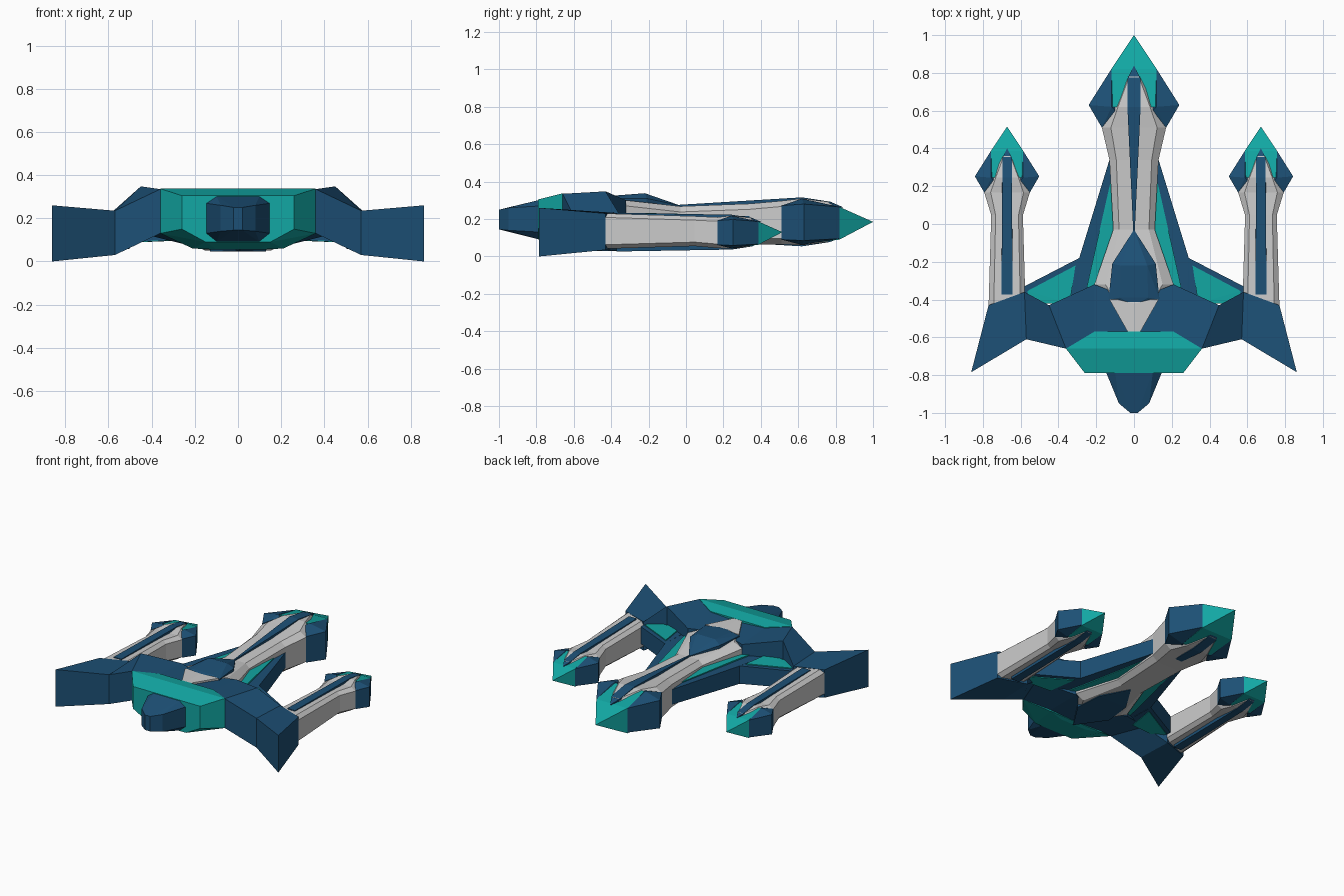
import bpy, bmesh

if "Cube" in bpy.data.objects:
    bpy.data.objects.remove(bpy.data.objects["Cube"])

def mat(name, c):
    m = bpy.data.materials.new(name)
    m.diffuse_color = (*c, 1)
    m.use_nodes = True
    m.node_tree.nodes["Principled BSDF"].inputs["Base Color"].default_value = m.diffuse_color
    return m

BLUE = mat("navy", (0.012, 0.08, 0.18))
TEAL = mat("teal", (0.006, 0.39, 0.37))

def finish(name, bm, m=None, mirror=False):
    bmesh.ops.recalc_face_normals(bm, faces=bm.faces)
    me = bpy.data.meshes.new(name)
    bm.to_mesh(me)
    bm.free()
    ob = bpy.data.objects.new(name, me)
    bpy.context.collection.objects.link(ob)
    if m:
        me.materials.append(m)
    if mirror:
        ob.modifiers.new("mirror", 'MIRROR').use_mirror_merge = False
    return ob

def hull(name, pts, m=None, mirror=False):
    bm = bmesh.new()
    for p in pts:
        bm.verts.new(p)
    r = bmesh.ops.convex_hull(bm, input=bm.verts)
    junk = {g for g in r["geom_interior"] + r["geom_unused"] if isinstance(g, bmesh.types.BMVert)}
    bmesh.ops.delete(bm, geom=list(junk), context='VERTS')
    bmesh.ops.dissolve_limit(bm, angle_limit=0.02, verts=bm.verts, edges=bm.edges)
    return finish(name, bm, m, mirror)

def loft(name, rings, m=None, mirror=False):
    bm = bmesh.new()
    vs = [[bm.verts.new(p) for p in r] for r in rings]
    n = len(vs[0])
    for a, b in zip(vs, vs[1:]):
        for i in range(n):
            bm.faces.new((a[i], a[(i + 1) % n], b[(i + 1) % n], b[i]))
    bm.faces.new(vs[0])
    bm.faces.new(vs[-1])
    return finish(name, bm, m, mirror)

def both(pts):
    """Points plus their x-reflection."""
    return pts + [(-x, y, z) for x, y, z in pts]

def slab(outline):
    """(x, y, low z, high z) corners to points."""
    return [(x, y, z) for x, y, a, b in outline for z in (a, b)]

def boom(name, cx, ty, tz, s, rear, stripe_end, end_w, mirror):
    """Long body with arrow head; local shape has its tip at (0, 1, .185)."""
    def P(pts):
        return [(cx + s * x, ty + s * (y - 1), tz + s * (z - .185)) for x, y, z in pts]
    stations = [(.78, .035, .08, .29), (.62, .118, .06, .31), (.51, .17, .065, .297)] + rear
    rings = []
    for y, w, a, b in stations:
        t, e = w * .72, .03
        rings.append(P([(-t, y, b), (t, y, b), (w, y, b - e), (w, y, a + e),
                        (t, y, a), (-t, y, a), (-w, y, a + e), (-w, y, b - e)]))
    loft(name + "_body", rings, None, mirror)
    hull(name + "_nose", P([(0, 1, .185)] + both(slab([(.12, .82, .09, .265), (.115, .62, .065, .305)]))), TEAL, mirror)
    for side, k in (("left", -1), ("right", 1)):
        hull(name + "_cheek_" + side, P([(k * x, y, z) for x, y, z in slab([
            (.12, .82, .095, .265), (.24, .63, .085, .28), (.17, .51, .09, .272),
            (.118, .62, .062, .309), (.1, .6, .07, .3)])]), BLUE, mirror)
    # Spine stripes above and below
    top = both([(.035, .77, .293), (.035, .62, .316), (end_w, stripe_end, rear[-1][3] + .005 if mirror else .276),
                (.03, .62, .25), (.03, .77, .25), (end_w, stripe_end, .24)]) + [(0, .84, .263)]
    hull(name + "_top_stripe", P(top), BLUE, mirror)
    hull(name + "_bottom_stripe", P([(x, y, .37 - z) for x, y, z in top]), BLUE, mirror)

# Central fuselage and side pods
boom("fuselage", 0, 1, .185, 1,
     [(.34, .13, .065, .282), (-.03, .11, .06, .268), (-.32, .21, .05, .3), (-.42, .13, .05, .31)],
     -.04, .004, False)
boom("pod", .672, .515, .13, .71,
     [(.34, .118, .08, .305), (-.34, .138, .06, .326)], -.25, .042, True)

# Main wing: front and rear spar points from the middle to the tip
spars = [((0, -.4, .06, .3), (0, -.63, .06, .31)),
         ((.21, -.32, .07, .3), (.21, -.57, .07, .32)),
         ((.45, -.43, .13, .348), (.36, -.66, .13, .335)),
         ((.58, -.36, .03, .232), (.57, -.61, .03, .235)),
         ((.77, -.43, .035, .23), (.862, -.785, 0, .26))]
loft("wing", [[(f[0], f[1], f[3]), (r[0], r[1], r[3]), (r[0], r[1], r[2]), (f[0], f[1], f[2])]
              for f, r in spars], BLUE, True)

# Strakes along the fuselage and the wing leading edge, with teal panels
hull("strake", slab([(.08, .34, .11, .21), (.13, .34, .11, .215), (.29, -.18, .1, .225),
                     (.34, -.42, .1, .225), (.08, -.42, .1, .22)]), BLUE, True)
hull("leading_edge", slab([(.29, -.18, .1, .225), (.58, -.33, .09, .21),
                           (.58, -.42, .09, .21), (.28, -.42, .1, .225)]), BLUE, True)
hull("strake_panel", slab([(.1, .22, .105, .222), (.125, .22, .105, .222), (.22, -.2, .095, .232),
                           (.26, -.38, .095, .232), (.1, -.38, .095, .23)]), TEAL, True)
hull("leading_edge_panel", slab([(.31, -.22, .095, .231), (.565, -.355, .085, .217),
                                 (.55, -.42, .085, .217), (.34, -.42, .095, .231)]), TEAL, True)

# Rear deck and engine
hull("rear_deck", both(slab([(.21, -.57, .06, .324), (.36, -.66, .13, .337), (.26, -.79, .15, .305)])
                       + [(.15, -.79, .09), (.1, -.6, .055), (0, -.63, .318)]), TEAL)
hull("engine", both(slab([(.15, -.78, .13, .27), (.1, -.78, .09, .303),
                          (.08, -.95, .14, .26), (.02, -1, .145, .25)])), BLUE)

# Canopy, tail plate and belly keel
hull("canopy", both([(.115, -.21, .31), (.07, -.22, .338), (.135, -.4, .31), (.075, -.39, .325),
                     (.11, -.21, .25), (.13, -.4, .25)]) +
     [(0, -.03, .272), (0, -.03, .25), (0, -.43, .318)], BLUE)
hull("tail_plate", both([(.13, -.4, .318), (.13, -.4, .28)]) +
     [(0, -.63, .324), (0, -.63, .28), (0, -.42, .322)])
hull("belly_keel", both([(.11, -.21, .048), (.13, -.4, .045), (.11, -.21, .1), (.13, -.4, .1)]) +
     [(0, -.03, .058), (0, -.6, .05), (0, -.6, .1)], BLUE)
